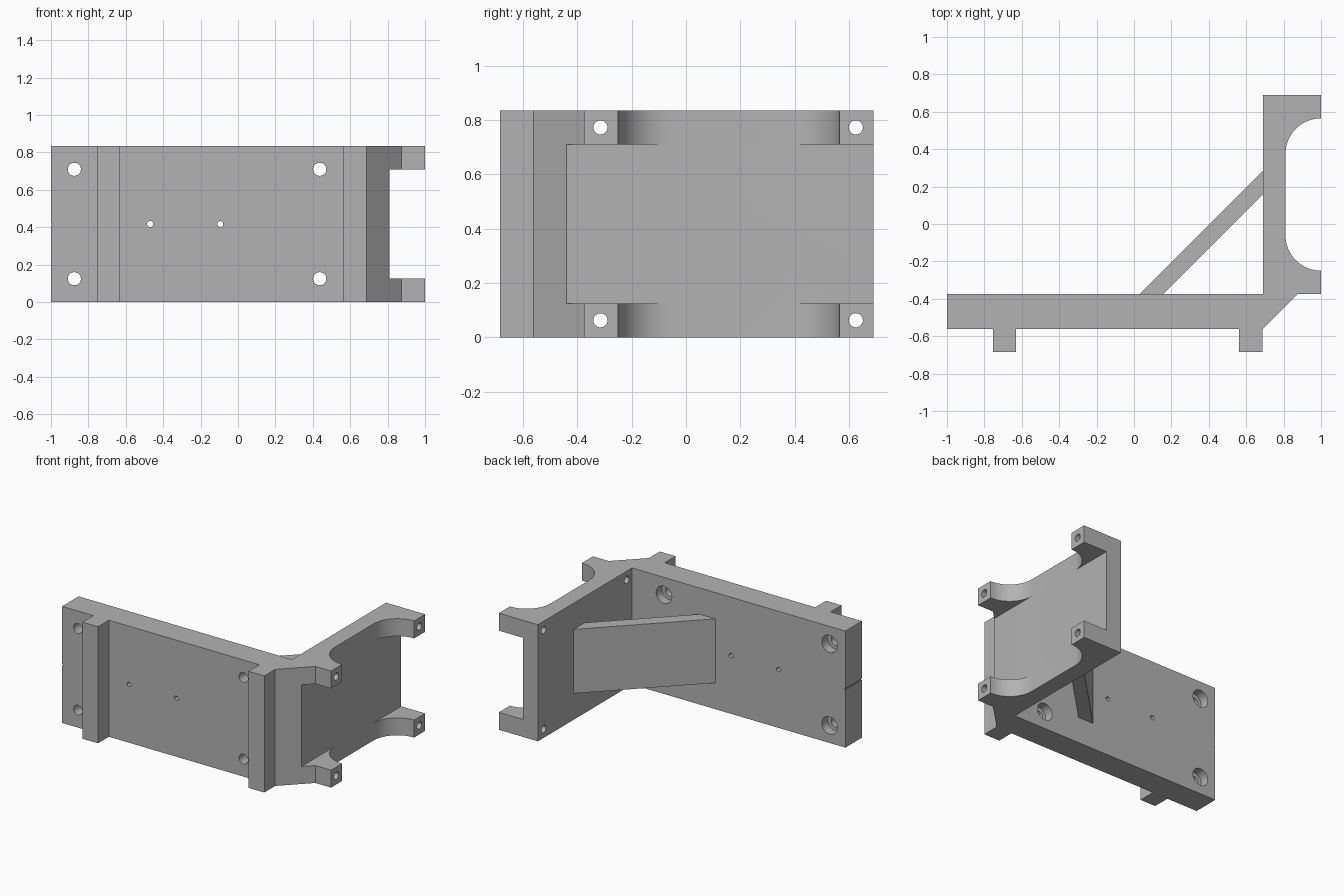
import bpy, bmesh, math

cube = bpy.data.objects.get("Cube")
if cube:
    bpy.data.objects.remove(cube, do_unlink=True)

HEIGHT = 0.835
MID = HEIGHT / 2

grey = bpy.data.materials.new("neutral grey")
grey.use_nodes = True
grey.diffuse_color = (0.45, 0.45, 0.45, 1)
grey.node_tree.nodes["Principled BSDF"].inputs["Base Color"].default_value = grey.diffuse_color


def extrude(name, outline, z0, z1):
    """Extrude a plan outline from z0 to z1."""
    bm = bmesh.new()
    face = bm.faces.new([bm.verts.new((x, y, z0)) for x, y in outline])
    ext = bmesh.ops.extrude_face_region(bm, geom=[face])
    top = [v for v in ext["geom"] if isinstance(v, bmesh.types.BMVert)]
    bmesh.ops.translate(bm, verts=top, vec=(0, 0, z1 - z0))
    bmesh.ops.recalc_face_normals(bm, faces=bm.faces)
    mesh = bpy.data.meshes.new(name)
    bm.to_mesh(mesh)
    bm.free()
    obj = bpy.data.objects.new(name, mesh)
    bpy.context.collection.objects.link(obj)
    mesh.materials.append(grey)
    return obj


def rect(x0, x1, y0, y1):
    return [(x0, y0), (x1, y0), (x1, y1), (x0, y1)]


def cylinder(location, radius, depth, axis):
    rot = (math.pi / 2, 0, 0) if axis == "Y" else (0, math.pi / 2, 0)
    bpy.ops.mesh.primitive_cylinder_add(vertices=32, radius=radius, depth=depth,
                                        location=location, rotation=rot)
    obj = bpy.context.object
    obj.data.materials.append(grey)
    return obj


def combine(target, tool, operation="DIFFERENCE"):
    """Apply a boolean and discard the tool object."""
    mod = target.modifiers.new("shape", "BOOLEAN")
    mod.operation, mod.object, mod.solver = operation, tool, "EXACT"
    bpy.ops.object.select_all(action="DESELECT")
    bpy.context.view_layer.objects.active = target
    target.select_set(True)
    bpy.ops.object.modifier_apply(modifier=mod.name)
    bpy.data.objects.remove(tool, do_unlink=True)


def arc(cx, cy, r, a0, a1, steps=16):
    angles = [math.radians(a0 + (a1 - a0) * i / steps) for i in range(steps + 1)]
    return [(cx + r * math.cos(a), cy + r * math.sin(a)) for a in angles]


# Plate, front ribs and arm with its rounded fork, as one plan outline
outline = [(-1, -0.375), (0.69, -0.375), (0.69, 0.69), (1, 0.69)]
outline += arc(1, 0.375, 0.19, 90, 180)
outline += arc(1, -0.06, 0.19, 180, 270)
outline += [(1, -0.375), (0.875, -0.375), (0.688, -0.562), (0.688, -0.685),
            (0.562, -0.685), (0.562, -0.562), (-0.63, -0.562), (-0.63, -0.685),
            (-0.753, -0.685), (-0.753, -0.562), (-1, -0.562)]
bracket = extrude("bracket", outline, 0, HEIGHT)

# Diagonal brace between plate and arm
brace = extrude("brace", [(-0.02, -0.425), (0.105, -0.425), (0.75, 0.22), (0.75, 0.345)],
                0.188, 0.647)
combine(bracket, brace, "UNION")

# Opening that leaves four mounting lugs
combine(bracket, extrude("lug_gap", rect(0.81, 1.2, -0.8, 0.8), 0.125, 0.71))

# Counterbored plate holes
for x in (-0.875, 0.437):
    for z in (0.125, 0.71):
        combine(bracket, cylinder((x, -0.47, z), 0.035, 0.4, "Y"))
        combine(bracket, cylinder((x, -0.375, z), 0.062, 0.13, "Y"))

# Small pilot holes
for x in (-0.47, -0.095):
    combine(bracket, cylinder((x, -0.47, MID), 0.016, 0.4, "Y"))

# Lug holes
for y in (-0.315, 0.625):
    for z in (0.063, 0.773):
        combine(bracket, cylinder((0.85, y, z), 0.026, 0.6, "X"))

# Fine groove across the plate end
combine(bracket, extrude("end_groove", rect(-1.1, -0.994, -0.8, 0), MID - 0.005, MID + 0.005))

bpy.ops.object.select_all(action="DESELECT")
bpy.context.view_layer.objects.active = bracket
bracket.select_set(True)
bpy.ops.object.shade_smooth_by_angle(angle=math.radians(30))
